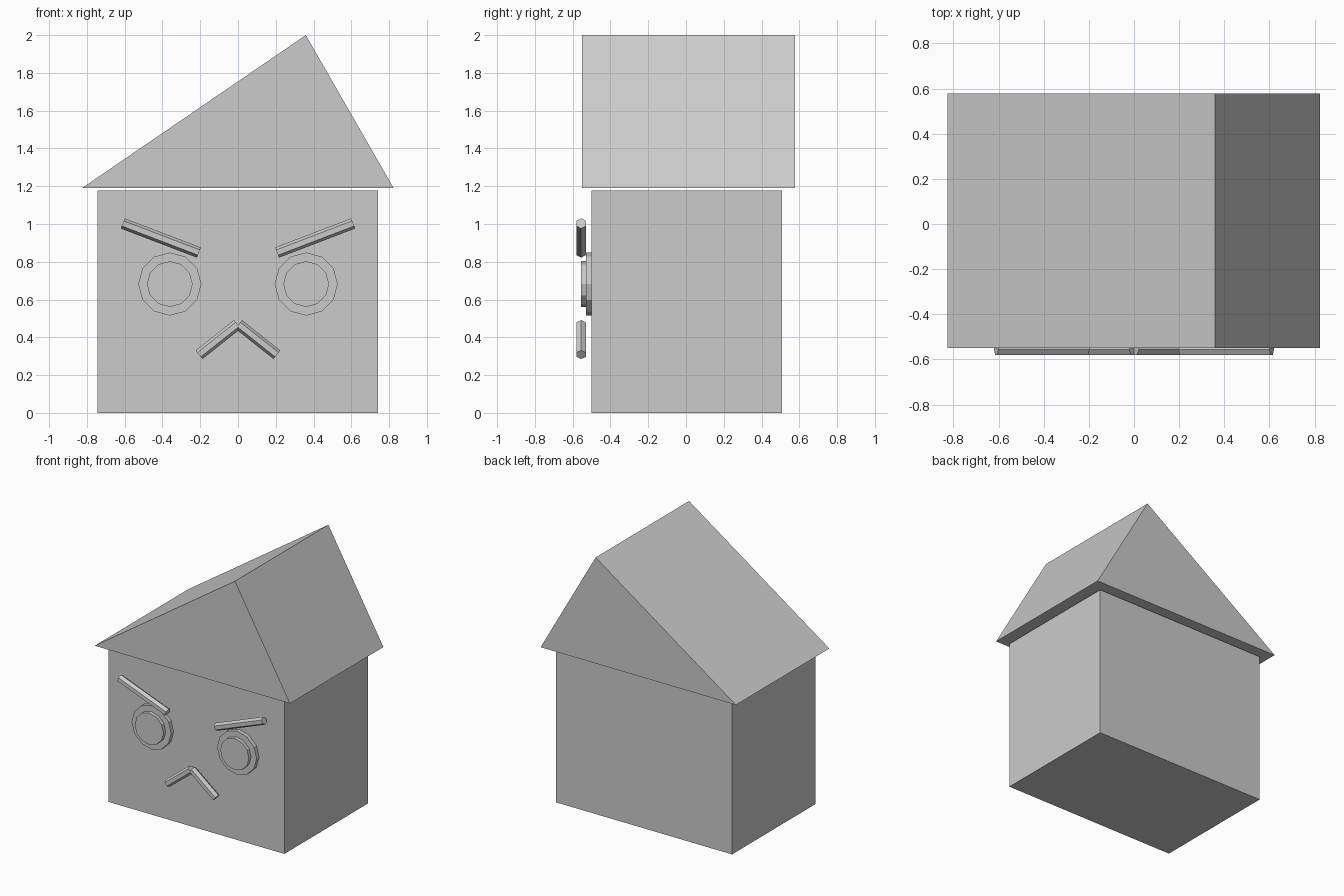
import bpy, bmesh
from math import pi
from mathutils import Vector

cube = bpy.data.objects.get("Cube")
if cube:
    bpy.data.objects.remove(cube, do_unlink=True)

GREY = (0.6, 0.6, 0.6, 1)
grey = bpy.data.materials.new("plain grey")
grey.use_nodes = True
grey.diffuse_color = GREY
grey.node_tree.nodes["Principled BSDF"].inputs["Base Color"].default_value = GREY


def prism(name, outline, y0, y1):
    """Extrude an outline in the XZ plane from y0 back to y1."""
    bm = bmesh.new()
    face = bm.faces.new([bm.verts.new((x, y0, z)) for x, z in outline])
    new = bmesh.ops.extrude_face_region(bm, geom=[face])["geom"]
    moved = [v for v in new if isinstance(v, bmesh.types.BMVert)]
    bmesh.ops.translate(bm, verts=moved, vec=(0, y1 - y0, 0))
    bmesh.ops.recalc_face_normals(bm, faces=bm.faces)
    mesh = bpy.data.meshes.new(name)
    bm.to_mesh(mesh)
    bm.free()
    obj = bpy.data.objects.new(name, mesh)
    bpy.context.collection.objects.link(obj)
    mesh.materials.append(grey)


def disc(name, x, z, radius, y0, y1):
    """Twelve-sided disc facing the front."""
    bpy.ops.mesh.primitive_cylinder_add(vertices=12, radius=radius, depth=y1 - y0,
                                        location=(x, (y0 + y1) / 2, z),
                                        rotation=(pi / 2, 0, 0))
    obj = bpy.context.object
    obj.name = name
    obj.data.materials.append(grey)


def bar(name, start, end, y=-0.555, radius=0.029):
    """Hexagonal bar between two XZ points, with a flat side to the front."""
    a, b = Vector((start[0], y, start[1])), Vector((end[0], y, end[1]))
    along = (b - a).normalized()
    front = Vector((0, -1, 0))
    up = along.cross(front)
    bpy.ops.mesh.primitive_cylinder_add(vertices=6, radius=radius, depth=(b - a).length)
    obj = bpy.context.object
    obj.name = name
    # local y carries a corner, local x a flat side, local z the length
    for v in obj.data.vertices:
        v.co = (a + b) / 2 + front * v.co.x + up * v.co.y + along * v.co.z
    bm = bmesh.new()
    bm.from_mesh(obj.data)
    bmesh.ops.recalc_face_normals(bm, faces=bm.faces)
    bm.to_mesh(obj.data)
    bm.free()
    obj.data.materials.append(grey)


# House walls and lopsided roof
prism("walls", [(-0.745, 0), (0.742, 0), (0.742, 1.178), (-0.745, 1.178)], -0.5, 0.508)
prism("roof", [(-0.826, 1.19), (0.824, 1.19), (0.359, 2)], -0.55, 0.578)

# Face: eyes, angry brows and a downturned mouth
for side, s in (("left", 1), ("right", -1)):
    disc(side + "_eye", s * 0.361, 0.682, 0.167, -0.53, -0.498)
    disc(side + "_pupil", s * 0.361, 0.682, 0.121, -0.557, -0.525)
    bar(side + "_brow", (s * 0.61, 1.003), (s * 0.207, 0.849))
    bar(side + "_mouth_bar", (s * 0.206, 0.308), (s * 0.004, 0.468))
